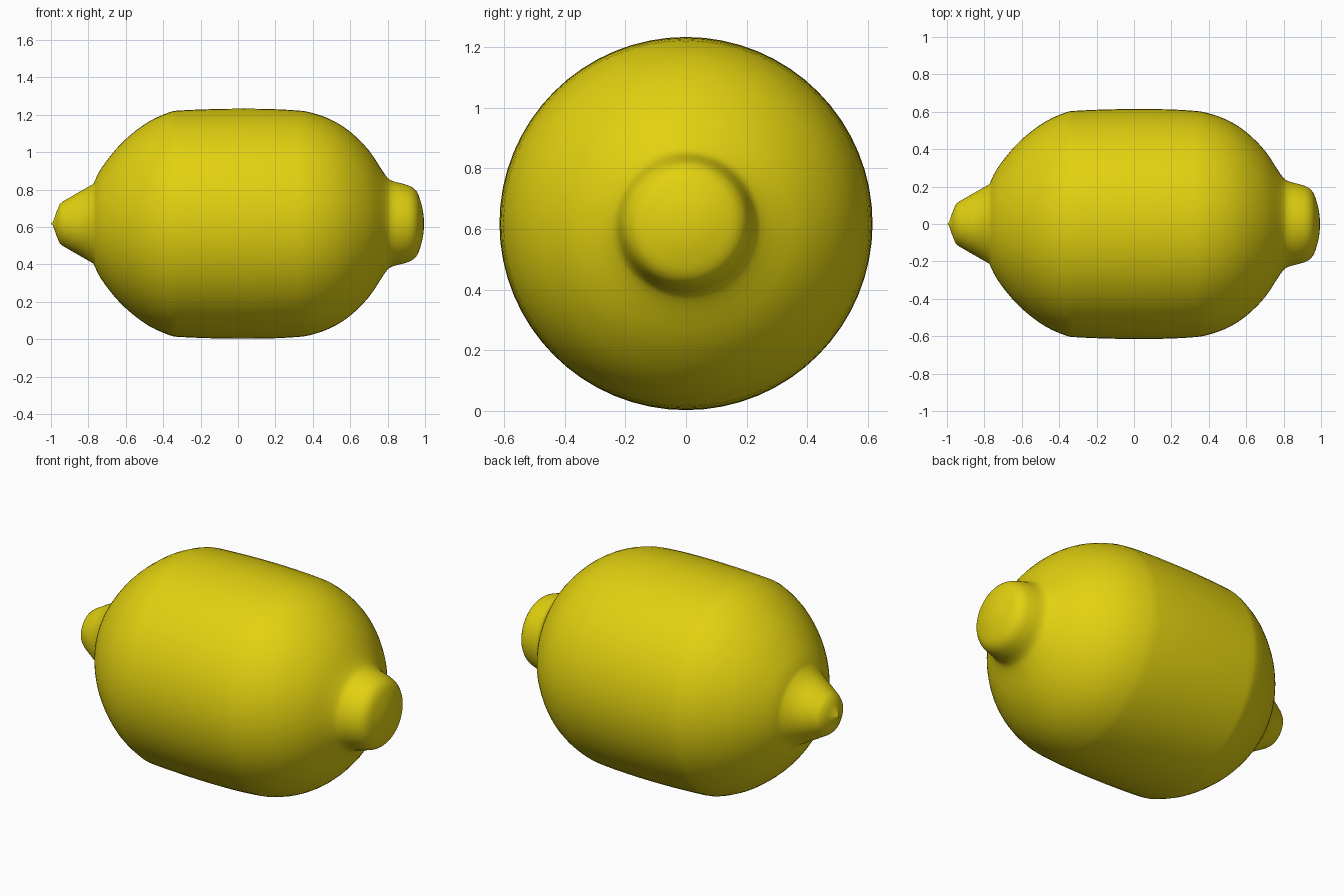
import bpy, bmesh, math
from mathutils import Vector

if "Cube" in bpy.data.objects:
    bpy.data.objects.remove(bpy.data.objects["Cube"])

AXIS_Z = 0.618
SEGS = 64

# half profiles (x along the fruit, radius), split at the crease of the pointed nipple
tip = [(-1.0, 0.0), (-0.99, 0.008), (-0.97, 0.065), (-0.953, 0.105), (-0.935, 0.12),
       (-0.86, 0.163), (-0.773, 0.213)]
body = [(-0.773, 0.213), (-0.735, 0.29), (-0.66, 0.39), (-0.58, 0.47), (-0.475, 0.547),
        (-0.366, 0.596), (-0.30, 0.606), (-0.125, 0.613), (0.03, 0.615), (0.18, 0.613),
        (0.31, 0.606), (0.383, 0.596), (0.49, 0.56), (0.596, 0.495), (0.70, 0.392),
        (0.783, 0.267), (0.82, 0.231), (0.88, 0.214), (0.928, 0.197), (0.96, 0.165),
        (0.98, 0.107), (0.991, 0.055), (0.995, 0.0)]


def smooth(pts, n):
    """Catmull-Rom resampling of a profile."""
    p = [Vector(q) for q in pts]
    p = [p[0] * 2 - p[1]] + p + [p[-1] * 2 - p[-2]]
    out = []
    for i in range(1, len(p) - 2):
        a, b, c, d = p[i - 1:i + 3]
        for k in range(n):
            t = k / n
            out.append(0.5 * (2 * b + (c - a) * t + (2 * a - 5 * b + 4 * c - d) * t * t
                              + (3 * b - a - 3 * c + d) * t ** 3))
    out.append(p[-2])
    return out


profile = [Vector(q) for q in tip[:-1]] + smooth(body, 3)

# lemon: profile revolved about the x axis
bm = bmesh.new()
rings = []
for x, r in profile:
    if r < 1e-5:
        rings.append([bm.verts.new((x, 0, AXIS_Z))] * SEGS)
    else:
        rings.append([bm.verts.new((x, r * math.cos(2 * math.pi * i / SEGS),
                                    AXIS_Z + r * math.sin(2 * math.pi * i / SEGS)))
                      for i in range(SEGS)])
for a, b in zip(rings, rings[1:]):
    for i in range(SEGS):
        j = (i + 1) % SEGS
        bm.faces.new(list(dict.fromkeys((a[i], a[j], b[j], b[i]))))
bmesh.ops.recalc_face_normals(bm, faces=bm.faces)
mesh = bpy.data.meshes.new("lemon")
bm.to_mesh(mesh)
bm.free()
lemon = bpy.data.objects.new("lemon", mesh)
bpy.context.collection.objects.link(lemon)

# lemon yellow peel
mat = bpy.data.materials.new("lemon yellow")
mat.diffuse_color = (0.76, 0.64, 0.005, 1)
mat.use_nodes = True
mat.node_tree.nodes["Principled BSDF"].inputs["Base Color"].default_value = mat.diffuse_color
mesh.materials.append(mat)

bpy.context.view_layer.objects.active = lemon
lemon.select_set(True)
bpy.ops.object.shade_smooth_by_angle(angle=math.radians(40))
